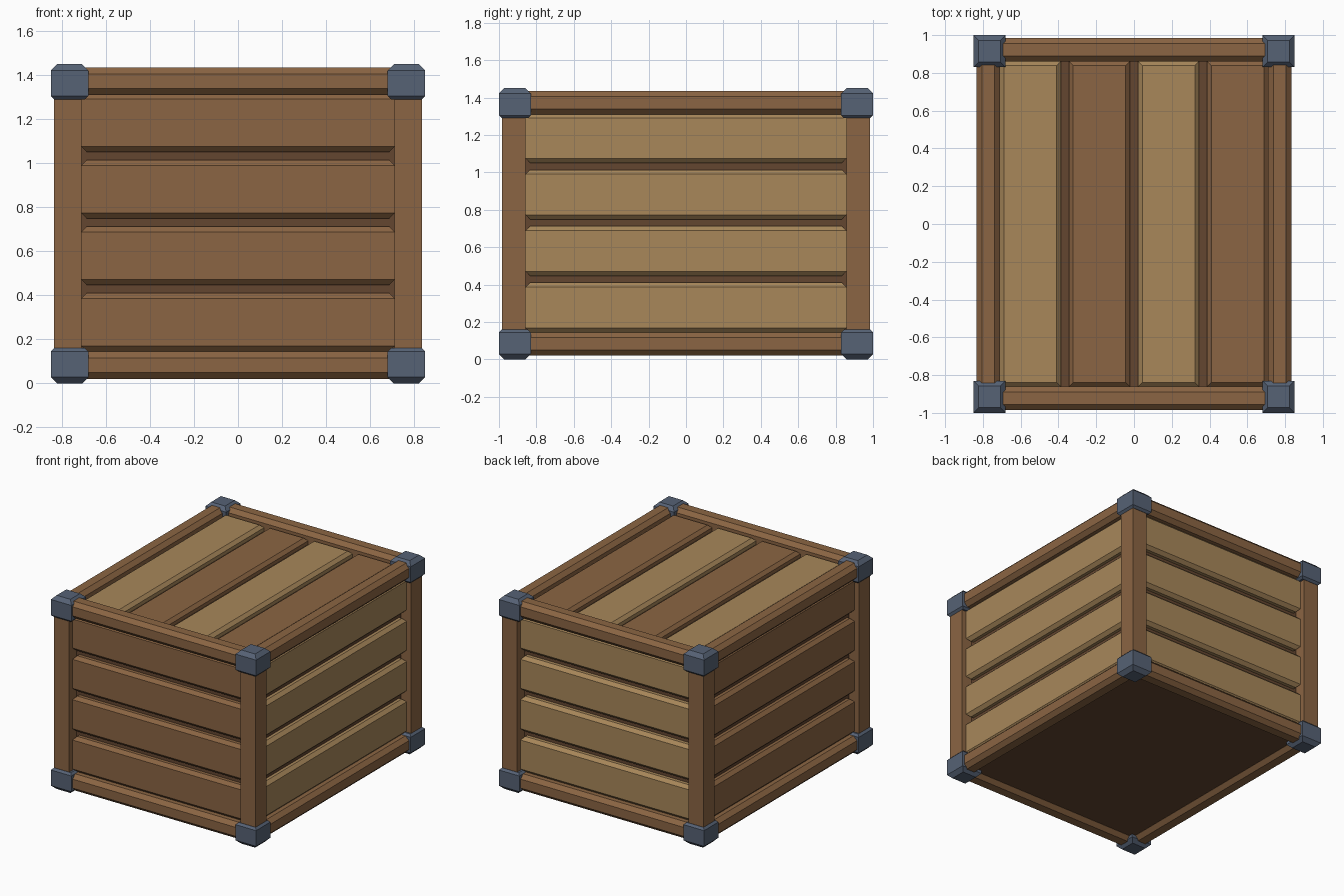
import bpy

if "Cube" in bpy.data.objects:
    bpy.data.objects.remove(bpy.data.objects["Cube"])


def srgb(h):
    out = []
    for i in (0, 2, 4):
        c = int(h[i:i + 2], 16) / 255
        out.append(c / 12.92 if c <= 0.04045 else ((c + 0.055) / 1.055) ** 2.4)
    return (*out, 1.0)


def material(name, h):
    m = bpy.data.materials.new(name)
    m.diffuse_color = srgb(h)
    m.use_nodes = True
    m.node_tree.nodes["Principled BSDF"].inputs["Base Color"].default_value = m.diffuse_color
    return m


BROWN = material("brown wood", "8B6543")
TAN = material("tan wood", "A8875A")
DARK = material("dark wood", "644630")
METAL = material("blue grey metal", "566275")


def block(name, x, y, z, mat, low=0.0, high=0.0):
    """Box whose bottom and top ends taper inward by low / high at 45 degrees."""
    rings = [(z[0], low), (z[0] + low, 0), (z[1] - high, 0), (z[1], high)]
    if not low:
        rings.pop(0)
    if not high:
        rings.pop()
    verts, faces = [], []
    for h, i in rings:
        verts += [(x[0] + i, y[0] + i, h), (x[1] - i, y[0] + i, h),
                  (x[1] - i, y[1] - i, h), (x[0] + i, y[1] - i, h)]
    for r in range(len(rings) - 1):
        for k in range(4):
            a, b = r * 4 + k, r * 4 + (k + 1) % 4
            faces.append((a, b, b + 4, a + 4))
    n = len(verts)
    faces += [(3, 2, 1, 0), (n - 4, n - 3, n - 2, n - 1)]
    me = bpy.data.meshes.new(name)
    me.from_pydata(verts, [], faces)
    me.materials.append(mat)
    ob = bpy.data.objects.new(name, me)
    bpy.context.collection.objects.link(ob)
    return ob


def side(s, a, b):
    """Interval a..b mirrored to the side s."""
    return (a, b) if s > 0 else (-b, -a)


# Inner dark box behind the planks, also the floor
block("inner_box", (-0.75, 0.75), (-0.895, 0.895), (0.05, 1.345), DARK)

# Corner posts and metal corner caps
for sx in (-1, 1):
    for sy in (-1, 1):
        block("corner_post", side(sx, 0.71, 0.835), side(sy, 0.857, 0.983), (0.05, 1.40), BROWN)
        cx, cy = side(sx, 0.68, 0.85), side(sy, 0.83, 1.0)
        block("bottom_corner_cap", cx, cy, (0.0, 0.16), METAL, 0.028, 0.015)
        block("top_corner_cap", cx, cy, (1.29, 1.45), METAL, 0.015, 0.028)

# Horizontal rails, top and bottom
for label, z in (("bottom", (0.02, 0.145)), ("top", (1.31, 1.435))):
    for s in (-1, 1):
        block(label + "_cross_rail", (-0.75, 0.75), side(s, 0.86, 0.985), z, BROWN, 0.029, 0.029)
        block(label + "_side_rail", side(s, 0.71, 0.835), (-0.9, 0.9), z, BROWN, 0.029, 0.029)

# Wall planks: front and left brown, back and right tan
for i in range(4):
    z = (0.145 + i * 0.302, 0.41 + i * 0.302)
    for s, mat in ((-1, BROWN), (1, TAN)):
        block("front_plank" if s < 0 else "back_plank", (-0.711, 0.711),
              side(s, 0.85, 0.945), z, mat, 0.024, 0.024)
        block("left_plank" if s < 0 else "right_plank", side(s, 0.70, 0.797),
              (-0.858, 0.858), z, mat, 0.024, 0.024)

# Lid planks, alternating colours
for i in range(4):
    x0 = -0.711 + i * 0.366
    block("lid_plank", (x0, x0 + 0.324), (-0.862, 0.862), (1.30, 1.395),
          TAN if i % 2 == 0 else BROWN, 0.023, 0.023)
